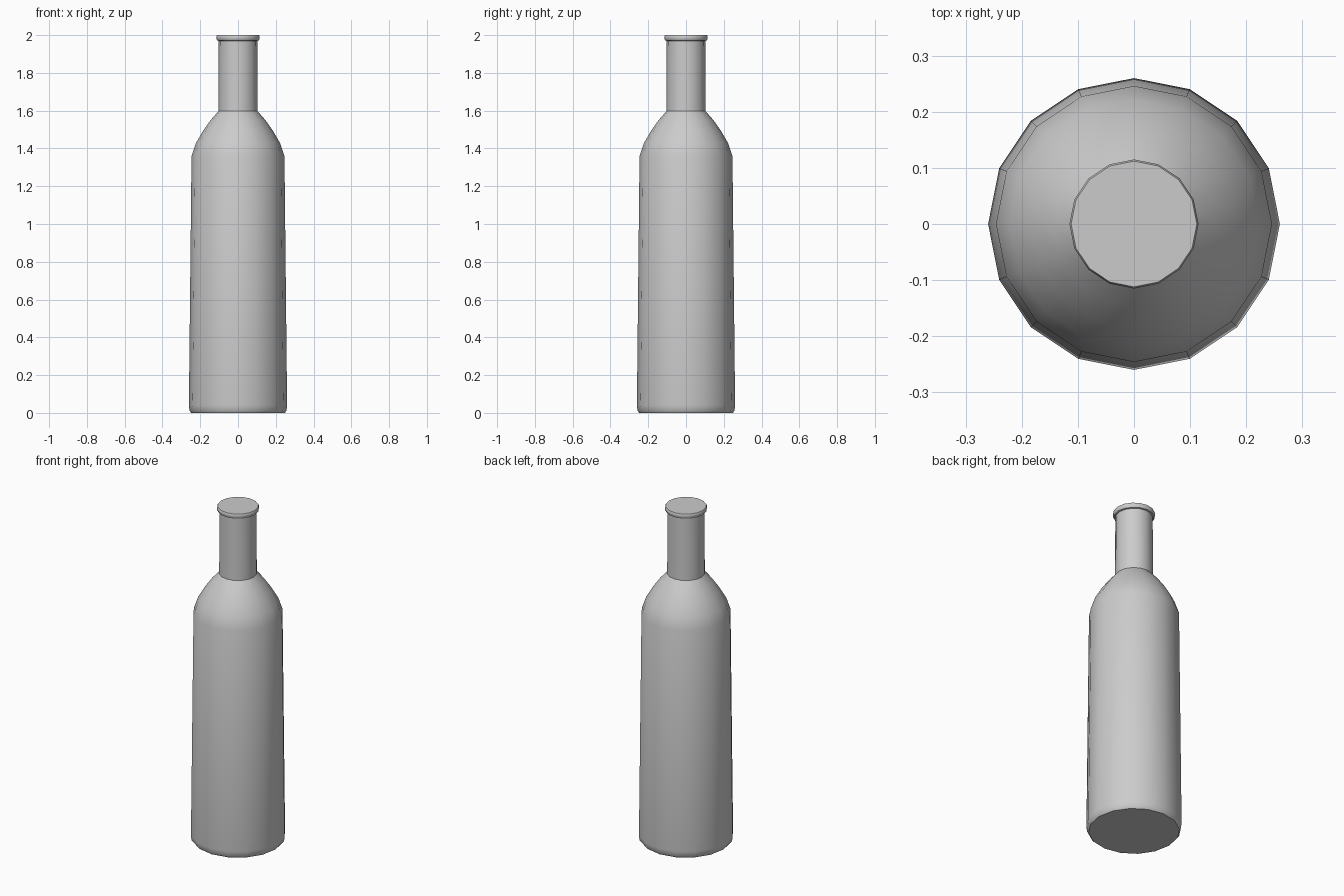
import bpy, bmesh, math

if "Cube" in bpy.data.objects:
    bpy.data.objects.remove(bpy.data.objects["Cube"])

SIDES = 16

# half profile from base to lip: (radius, height)
profile = [
    (0.248, 0.0), (0.257, 0.012), (0.26, 0.04),            # rounded foot
    (0.246, 1.36), (0.222, 1.43), (0.184, 1.495),          # body and shoulder
    (0.145, 1.55), (0.104, 1.597),
    (0.102, 1.97),                                         # neck
    (0.110, 1.972), (0.115, 1.98), (0.115, 1.994), (0.112, 2.0),  # lip
]


def lathe(name, points, sides):
    bm = bmesh.new()
    rings = []
    for r, z in points:
        rings.append([bm.verts.new((r * math.cos(2 * math.pi * i / sides),
                                    r * math.sin(2 * math.pi * i / sides), z))
                      for i in range(sides)])
    for low, high in zip(rings, rings[1:]):
        for i in range(sides):
            j = (i + 1) % sides
            bm.faces.new((low[i], low[j], high[j], high[i]))
    # flat base and flat closed top
    bm.faces.new(rings[0][::-1])
    bm.faces.new(rings[-1])
    mesh = bpy.data.meshes.new(name)
    bm.to_mesh(mesh)
    bm.free()
    obj = bpy.data.objects.new(name, mesh)
    bpy.context.collection.objects.link(obj)
    return obj


bottle = lathe("bottle", profile, SIDES)
bpy.context.view_layer.objects.active = bottle
bottle.select_set(True)
bpy.ops.object.shade_smooth_by_angle(angle=math.radians(35))
